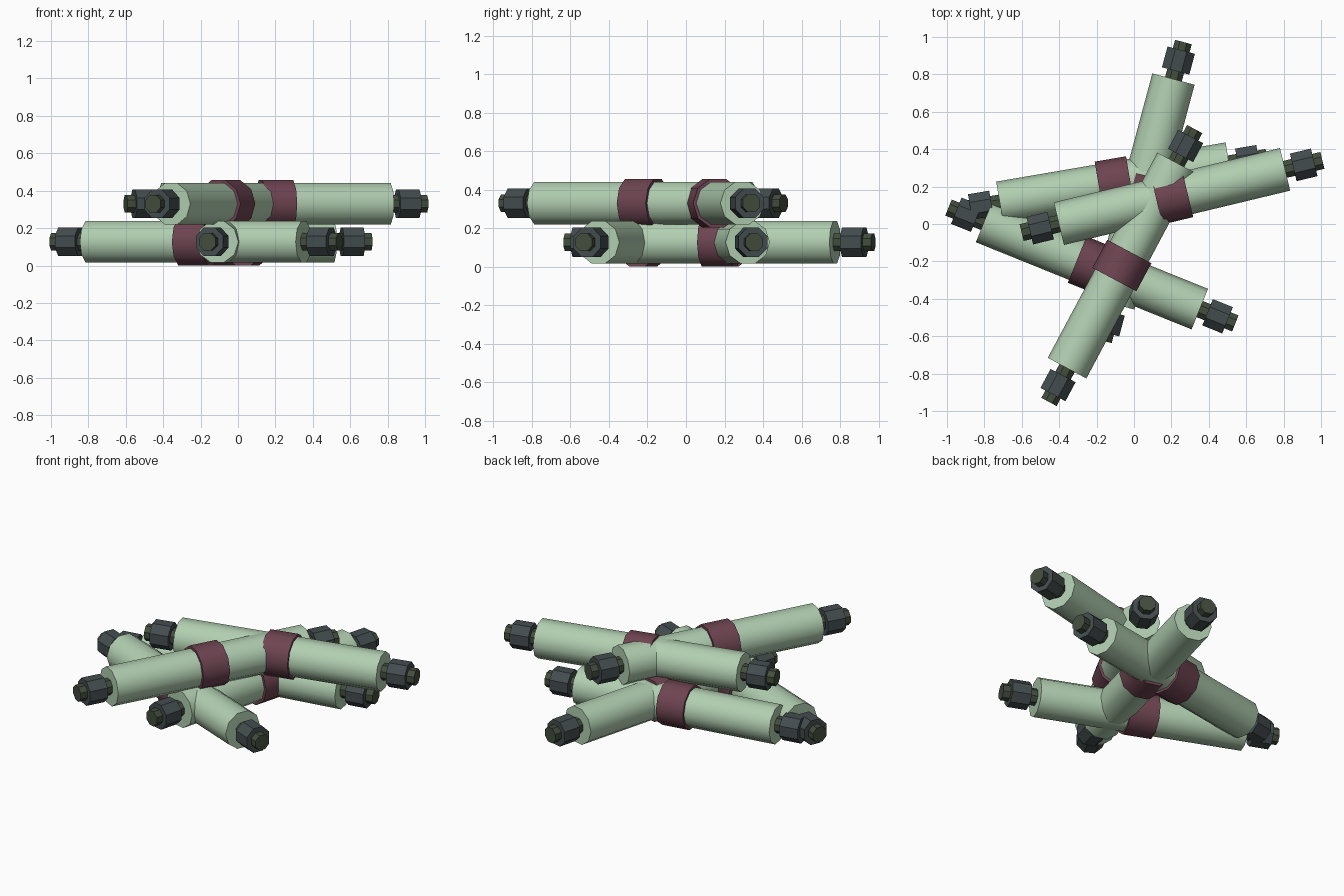
import bpy, bmesh, math
from mathutils import Matrix, Vector

if "Cube" in bpy.data.objects:
    bpy.data.objects.remove(bpy.data.objects["Cube"])


def material(name, rgb):
    m = bpy.data.materials.new(name)
    m.diffuse_color = (*rgb, 1)
    m.use_nodes = True
    m.node_tree.nodes["Principled BSDF"].inputs["Base Color"].default_value = m.diffuse_color
    return m


GREEN = material("pale_green", (0.44, 0.62, 0.44))
MAROON = material("maroon", (0.155, 0.058, 0.082))
STEEL = material("dark_slate", (0.057, 0.073, 0.078))
OLIVE = material("dark_olive", (0.055, 0.074, 0.046))


def prism(name, spans, sides, phase, mat, place, smooth):
    """Closed prisms along local x; spans are (start, end, radius)."""
    bm = bmesh.new()
    for x0, x1, r in spans:
        rings = []
        for x in (x0, x1):
            rings.append([bm.verts.new((x, r * math.cos(a), r * math.sin(a)))
                          for a in (phase + 2 * math.pi * i / sides for i in range(sides))])
        lo, hi = rings
        for i in range(sides):
            j = (i + 1) % sides
            bm.faces.new((lo[i], lo[j], hi[j], hi[i])).smooth = smooth
        bm.faces.new(lo[::-1])
        bm.faces.new(hi)
    bmesh.ops.recalc_face_normals(bm, faces=bm.faces)
    if smooth:  # keep the end rims crisp
        for e in bm.edges:
            e.smooth = e.calc_face_angle() < math.radians(50)
    me = bpy.data.meshes.new(name)
    bm.to_mesh(me)
    bm.free()
    me.materials.append(mat)
    ob = bpy.data.objects.new(name, me)
    bpy.context.collection.objects.link(ob)
    ob.matrix_world = place


HALF = 0.622


def mirrored(spans):
    return spans + [(-b, -a, r) for a, b, r in spans]


def stick(label, x, y, z, angle):
    place = Matrix.Translation(Vector((x, y, z))) @ Matrix.Rotation(math.radians(angle), 4, 'Z')
    # main tube and the middle band
    prism(label + "_tube", [(-HALF, HALF, 0.117)], 10, 0, GREEN, place, True)
    prism(label + "_band", [(-0.085, 0.085, 0.1335)], 10, 0, MAROON, place, True)
    # end fittings: rod through a wide nut, at both ends
    prism(label + "_end_rods", mirrored([(HALF - 0.02, HALF + 0.205, 0.05)]),
          8, math.pi / 8, OLIVE, place, False)
    prism(label + "_end_nuts", mirrored([(HALF + 0.045, HALF + 0.16, 0.082)]),
          8, math.pi / 8, STEEL, place, False)


# three sticks on the ground, two crossed on top
LOW, HIGH = 0.127, 0.33
stick("lower_stick_a", -0.225, -0.222, LOW, -22.0)
stick("lower_stick_b", -0.104, 0.216, LOW, 9.7)
stick("lower_stick_c", 0.05, 0.174, LOW, 75.0)
stick("upper_stick_a", -0.065, -0.222, HIGH, 61.9)
stick("upper_stick_b", 0.203, 0.147, HIGH, 13.5)
